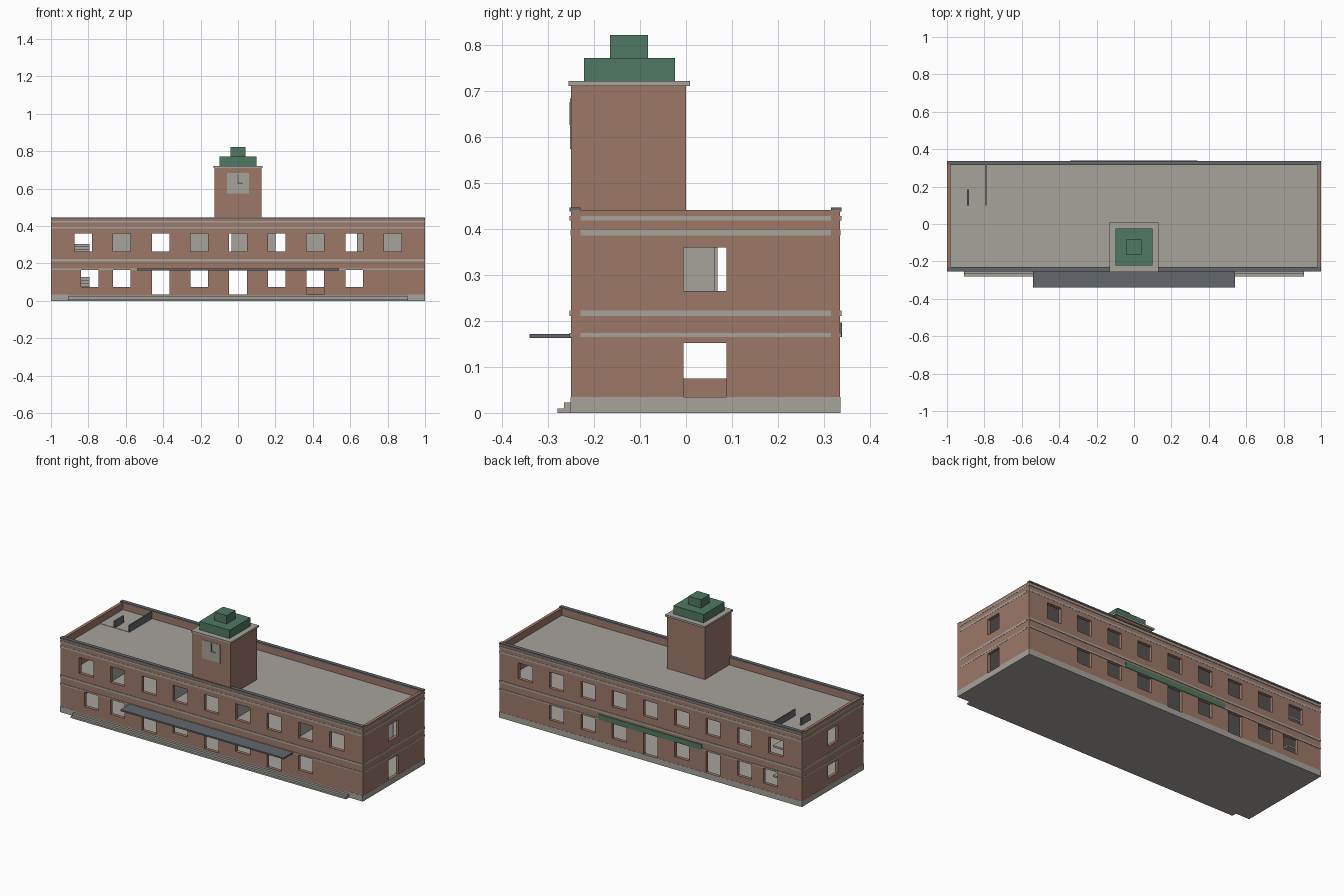
import bpy, bmesh
from mathutils import Matrix, Vector

if "Cube" in bpy.data.objects:
    bpy.data.objects.remove(bpy.data.objects["Cube"])


def material(name, rgb):
    m = bpy.data.materials.new(name)
    m.use_nodes = True
    m.diffuse_color = (*rgb, 1)
    m.node_tree.nodes["Principled BSDF"].inputs["Base Color"].default_value = (*rgb, 1)
    return m


BRICK = material("brick", (0.34, 0.19, 0.14))
STONE = material("pale stone", (0.39, 0.37, 0.335))
SLATE = material("dark slate", (0.125, 0.135, 0.15))
GREEN = material("copper green", (0.08, 0.19, 0.125))


def boxes(name, mat, *spans):
    """One object made of boxes, each span being (x0, x1, y0, y1, z0, z1)."""
    bm = bmesh.new()
    for s in spans:
        lo, hi = Vector(s[0::2]), Vector(s[1::2])
        m = Matrix.Translation((lo + hi) / 2) @ Matrix.Diagonal((*(hi - lo), 1))
        bmesh.ops.create_cube(bm, size=1, matrix=m)
    mesh = bpy.data.meshes.new(name)
    bm.to_mesh(mesh)
    bm.free()
    mesh.materials.append(mat)
    ob = bpy.data.objects.new(name, mesh)
    bpy.context.collection.objects.link(ob)
    return ob


def cut(wall, holes):
    """Cut box-shaped openings through a wall."""
    cutter = boxes("opening_cutter", BRICK, *holes)
    cutter.hide_render = True
    mod = wall.modifiers.new("openings", "BOOLEAN")
    mod.operation, mod.solver, mod.object = "DIFFERENCE", "EXACT", cutter
    bpy.context.view_layer.update()
    graph = bpy.context.evaluated_depsgraph_get()
    mesh = bpy.data.meshes.new_from_object(wall.evaluated_get(graph))
    wall.modifiers.clear()
    wall.data = mesh
    bpy.data.objects.remove(cutter)


FRONT, BACK, THICK = -0.25, 0.335, 0.02
WALL_TOP, ROOF, FLOOR = 0.441, 0.399, 0.03
HALF = 0.047                       # half width of every opening
SILL, DOOR, HEAD = 0.075, 0.035, 0.166
UP_SILL, UP_HEAD = 0.265, 0.36
bays = [i * 0.207 for i in range(-4, 5)]


# Long brick walls with their windows and doors
def long_wall(name, y0, y1, door_bays):
    wall = boxes(name, BRICK, (-1, 1, y0, y1, FLOOR, WALL_TOP))
    a, b = y0 - 0.05, y1 + 0.05
    holes = [(x - HALF, x + HALF, a, b, UP_SILL, UP_HEAD) for x in bays]
    for i, x in enumerate(bays[:-1]):
        x += 0.035 if i == 0 else 0
        holes.append((x - HALF, x + HALF, a, b, DOOR if i in door_bays else SILL, HEAD))
    cut(wall, holes)


long_wall("front_wall", FRONT, FRONT + THICK, (2, 4, 6))
long_wall("back_wall", BACK - THICK, BACK, (2, 4))

# End walls
for side, name, low in ((1, "left_end_wall", DOOR), (-1, "right_end_wall", SILL)):
    x0, x1 = sorted((side, side * 0.982))
    wall = boxes(name, BRICK, (x0, x1, FRONT + THICK, BACK - THICK, FLOOR, WALL_TOP))
    cut(wall, [(x0 - 0.05, x1 + 0.05, -0.005, 0.088, a, b)
               for a, b in ((low, 0.152), (UP_SILL, UP_HEAD))])

# Slabs
boxes("ground_slab", STONE, (-1, 1, FRONT, BACK, 0, FLOOR))
boxes("upper_floor", STONE, (-0.98, 0.98, FRONT + THICK, BACK - THICK, 0.211, 0.224))
boxes("roof_slab", STONE, (-0.985, 0.985, FRONT + THICK, BACK - THICK, 0.386, ROOF))

# Stone plinth and front steps
P = 0.001
plinth = [(-1 - P, 1 + P, BACK - P, BACK + P, 0, 0.035)]
for s in (-1, 1):
    plinth.append((*sorted((s * 0.91, s)), FRONT - P, FRONT + P, 0, 0.035))
    plinth.append((s - P, s + P, FRONT, BACK, 0, 0.035))
boxes("plinth", STONE, *plinth)
boxes("front_steps", STONE, (-0.91, 0.91, -0.28, FRONT, 0, 0.01),
      (-0.91, 0.91, -0.265, FRONT, 0, 0.023))

# Stone string courses round the building
bands = []
for z0, z1, out in ((0.165, 0.174, 0.003), (0.211, 0.223, 0.003),
                    (0.386, 0.398, 0.001), (0.419, 0.428, 0.003)):
    bands.append((-1, 1, FRONT - out, FRONT + 0.002, z0, z1))
    bands.append((-1, 1, BACK - 0.002, BACK + out, z0, z1))
    for s in (-1, 1):
        bands.append((s - P, s + P, FRONT + THICK, BACK - THICK, z0, z1))
boxes("string_courses", STONE, *bands)

# Parapet coping
for name, y0, y1 in (("front_coping", FRONT - 0.003, FRONT + THICK),
                     ("back_coping", BACK - THICK, BACK + 0.003)):
    boxes(name, SLATE, (-1, 1, y0, y1, 0.438, 0.447))

# Front canopy and rear sign board
boxes("front_canopy", SLATE, (-0.54, 0.54, -0.34, FRONT, 0.163, 0.172))
boxes("rear_sign_board", GREEN, (-0.34, 0.34, BACK, BACK + 0.004, 0.165, 0.197))

# Interior walls
boxes("corridor_wall", STONE, *[(a, b, 0.062, 0.068, 0.224, 0.386) for a, b in
      ((-0.77, -0.48), (-0.36, -0.055), (-0.035, 0.2), (0.26, 0.565), (0.635, 0.98))])
boxes("room_partitions", STONE, *[(x - 0.003, x + 0.003, FRONT + THICK, 0.062, 0.224, 0.386)
      for x in (-0.725, -0.31, 0.1, 0.515)])

# Stairwell: two flights for each storey, rising to the roof
steps = []
for base, top in ((FLOOR, 0.224), (0.224, 0.386)):
    n = 6
    rise = (top - base) / (2 * n)
    run = 0.13 / n
    for i in range(n):
        y = 0.12 + i * run
        z = base + (i + 1) * rise
        steps.append((-0.88, -0.795, y, y + run, z - rise, z))
        y = 0.25 - (i + 1) * run
        z += n * rise
        steps.append((-0.98, -0.89, y, y + run, z - rise, z))
    mid = base + n * rise
    steps.append((-0.98, -0.795, 0.25, 0.315, mid - 0.01, mid))
boxes("stairs", STONE, *steps)
boxes("stair_guards", SLATE, (-0.794, -0.788, 0.1, 0.315, ROOF, 0.441),
      (-0.892, -0.882, 0.1, 0.185, ROOF, 0.441))
boxes("stair_landing", STONE, (-0.982, -0.794, 0.1, 0.315, ROOF, ROOF + 0.002))

# Clock tower
boxes("tower", BRICK, (-0.125, 0.125, FRONT, 0, 0.39, 0.711))
boxes("tower_cornice", STONE, (-0.132, 0.132, -0.256, 0.009, 0.711, 0.722))
boxes("tower_roof", GREEN, (-0.1, 0.1, -0.222, -0.024, 0.722, 0.772),
      (-0.041, 0.041, -0.165, -0.083, 0.772, 0.822))
boxes("clock_face", STONE, (-0.06, 0.058, FRONT - 0.002, FRONT, 0.574, 0.684))
boxes("clock_hands", SLATE, (-0.003, 0.003, FRONT - 0.004, FRONT - 0.002, 0.628, 0.676),
      (-0.003, 0.028, FRONT - 0.004, FRONT - 0.002, 0.626, 0.632))
